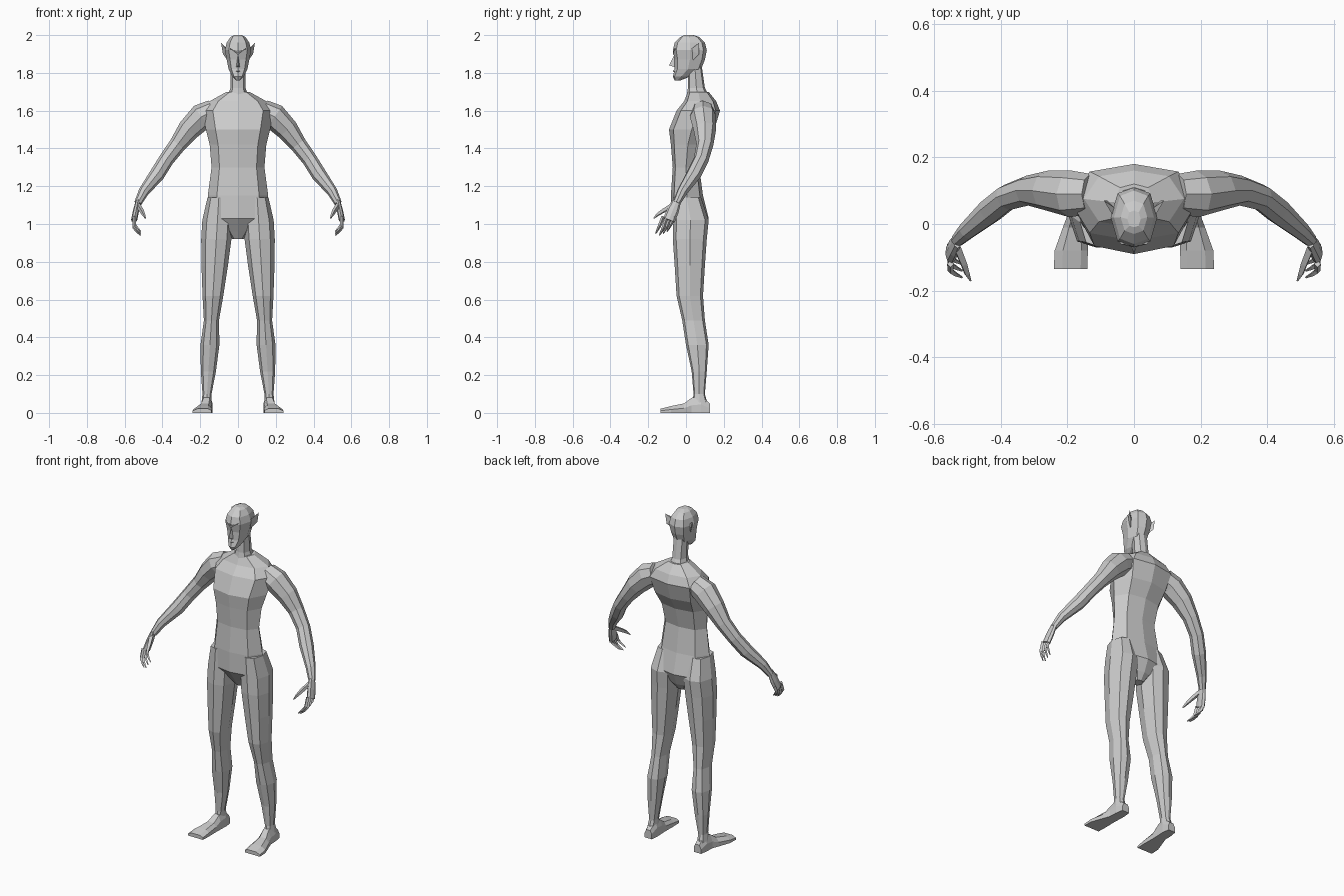
import bpy, bmesh
from mathutils import Vector

cube = bpy.data.objects.get("Cube")
if cube:
    bpy.data.objects.remove(cube, do_unlink=True)

grey = bpy.data.materials.new("plain grey")
grey.use_nodes = True
shade = (.6, .6, .6, 1)
grey.diffuse_color = shade
grey.node_tree.nodes["Principled BSDF"].inputs["Base Color"].default_value = shade


def make(name, bm, mirror=False):
    """Turn a bmesh into a flat-shaded object, optionally mirrored across x."""
    bmesh.ops.recalc_face_normals(bm, faces=bm.faces)
    mesh = bpy.data.meshes.new(name)
    bm.to_mesh(mesh)
    bm.free()
    mesh.materials.append(grey)
    obj = bpy.data.objects.new(name, mesh)
    bpy.context.collection.objects.link(obj)
    if mirror:
        obj.modifiers.new("mirror", "MIRROR").use_mirror_merge = False


def skin(bm, rings):
    """Bridge successive rings of points and cap both ends."""
    loops = [[bm.verts.new(point) for point in ring] for ring in rings]
    for low, high in zip(loops, loops[1:]):
        for i in range(len(low)):
            bm.faces.new((low[i - 1], low[i], high[i], high[i - 1]))
    bm.faces.new(loops[0])
    bm.faces.new(loops[-1])


def octagon(corner, depth):
    """Eight-sided unit section with adjustable corners."""
    return [(0, -1), (corner, -depth), (1, 0), (corner, depth),
            (0, 1), (-corner, depth), (-1, 0), (-corner, -depth)]


def level(z, half, front, back, x=0, corner=.7, depth=.8):
    """Horizontal section with a half width and a front and back limit."""
    middle, reach = (front + back) / 2, (back - front) / 2
    return [Vector((x + u * half, middle + v * reach, z))
            for u, v in octagon(corner, depth)]


def stack(name, rings, mirror=False):
    bm = bmesh.new()
    skin(bm, rings)
    make(name, bm, mirror)


def joint(x, y, z, radius):
    return Vector((x, y, z)), radius


def tube(bm, joints, section, breadth=1):
    """Sections set square to a bent path of joints."""
    points = [point for point, radius in joints]
    rings = []
    for i, (point, radius) in enumerate(joints):
        along = points[min(i + 1, len(points) - 1)] - points[max(i - 1, 0)]
        side = along.cross(Vector((0, 1, 0))).normalized()
        across = side.cross(along).normalized() * breadth
        rings.append([point + (side * u + across * v) * radius for u, v in section])
    skin(bm, rings)


def hull(name, *points, mirror=False):
    bm = bmesh.new()
    for point in points:
        bm.verts.new(point)
    bmesh.ops.convex_hull(bm, input=bm.verts)
    make(name, bm, mirror)


# Torso, from the crotch up to the shoulders
stack("torso", [
    level(z=.92, half=.03, front=0, back=.06),
    level(z=.96, half=.06, front=-.03, back=.09),
    level(z=1.03, half=.16, front=-.08, back=.12),
    level(z=1.15, half=.16, front=-.08, back=.09),
    level(z=1.3, half=.14, front=-.07, back=.07),
    level(z=1.42, half=.15, front=-.08, back=.1),
    level(z=1.5, half=.17, front=-.09, back=.15),
    level(z=1.6, half=.19, front=-.05, back=.18),
    level(z=1.65, half=.15, front=-.01, back=.16),
    level(z=1.7, half=.06, front=.01, back=.12)])
stack("neck", [
    level(z=1.66, half=.06, front=0, back=.13),
    level(z=1.72, half=.04, front=.01, back=.1),
    level(z=1.86, half=.04, front=.01, back=.08)])


# Head, from the chin up to the crown
stack("head", [
    level(z=1.76, half=.01, front=-.06, back=-.03),
    level(z=1.78, half=.03, front=-.07, back=.02),
    level(z=1.82, half=.05, front=-.06, back=.08),
    level(z=1.87, half=.06, front=-.06, back=.1),
    level(z=1.92, half=.07, front=-.07, back=.11),
    level(z=1.96, half=.06, front=-.06, back=.1),
    level(z=1.99, half=.04, front=-.03, back=.07),
    level(z=2, half=.02, front=-.01, back=.04)])
hull("nose", (0, -.06, 1.9), (0, -.09, 1.84), (.01, -.06, 1.83), (-.01, -.06, 1.83))
hull("lips", (0, -.07, 1.81), (.02, -.05, 1.81), (-.02, -.05, 1.81),
     (0, -.06, 1.82), (0, -.06, 1.8))
hull("brow", (0, -.07, 1.9), (0, -.06, 1.89), (.05, -.04, 1.92),
     (.04, -.06, 1.93), (0, -.06, 1.92), mirror=True)
hull("ear", (.06, .02, 1.92), (.05, .03, 1.86), (.09, .07, 1.96),
     (.08, .07, 1.9), (.06, .05, 1.93), mirror=True)

# Arms, from inside the shoulder to the wrist
arm = bmesh.new()
tube(arm, [
    joint(x=.13, y=.09, z=1.6, radius=.06),
    joint(x=.19, y=.09, z=1.57, radius=.07),
    joint(x=.26, y=.1, z=1.5, radius=.06),
    joint(x=.32, y=.1, z=1.42, radius=.045),
    joint(x=.38, y=.08, z=1.34, radius=.04),
    joint(x=.43, y=.04, z=1.26, radius=.04),
    joint(x=.5, y=-.02, z=1.17, radius=.028),
    joint(x=.53, y=-.05, z=1.11, radius=.02)], octagon(corner=.7, depth=.7))
make("arm", arm, mirror=True)

# Hands: flat palm, four curled fingers and a thumb
hand = bmesh.new()
tube(hand, [
    joint(x=.53, y=-.05, z=1.12, radius=.012),
    joint(x=.54, y=-.07, z=1.07, radius=.016),
    joint(x=.55, y=-.09, z=1.02, radius=.016)],
    octagon(corner=.7, depth=.7), breadth=2)
diamond = [(0, -1), (1, 0), (0, 1), (-1, 0)]
for finger in range(4):
    y = finger * .02 - .12
    lift = abs(finger - 1) * .01
    tube(hand, [
        joint(x=.55, y=y, z=1.04, radius=.01),
        joint(x=.55, y=y - .02, z=.98 + lift, radius=.009),
        joint(x=.535, y=y - .03, z=.96 + lift, radius=.007),
        joint(x=.515, y=y - .04, z=.94 + lift, radius=.003)], diamond)
tube(hand, [
    joint(x=.53, y=-.07, z=1.1, radius=.014),
    joint(x=.51, y=-.12, z=1.07, radius=.012),
    joint(x=.5, y=-.15, z=1.05, radius=.009),
    joint(x=.49, y=-.17, z=1.03, radius=.003)], diamond)
make("hand", hand, mirror=True)


def leg_level(z, half, front, back):
    """The legs spread outward evenly toward the ground."""
    return level(z, half, front, back, x=.17 - z * .06)


# Legs, from inside the hip to the ankle
stack("leg", [
    leg_level(z=1.14, half=.06, front=-.07, back=.08),
    leg_level(z=1.02, half=.08, front=-.07, back=.12),
    leg_level(z=.92, half=.08, front=-.07, back=.11),
    leg_level(z=.78, half=.07, front=-.06, back=.1),
    leg_level(z=.62, half=.055, front=-.05, back=.09),
    leg_level(z=.49, half=.04, front=-.02, back=.1),
    leg_level(z=.36, half=.05, front=0, back=.12),
    leg_level(z=.22, half=.04, front=.03, back=.11),
    leg_level(z=.1, half=.024, front=.04, back=.1),
    leg_level(z=.03, half=.028, front=.03, back=.12)], mirror=True)


def arch(y, x, half, height):
    """Upright foot section with a flat sole and a rounded top."""
    return [Vector((x + u * half, y, v * height)) for u, v in
            ((-1, 0), (1, 0), (1, .5), (.5, 1), (-.6, 1), (-1, .6))]


# Feet, from the heel to the toes
stack("foot", [
    arch(y=.126, x=.165, half=.024, height=.05),
    arch(y=.08, x=.166, half=.03, height=.09),
    arch(y=.03, x=.168, half=.03, height=.08),
    arch(y=-.01, x=.176, half=.037, height=.05),
    arch(y=-.08, x=.188, half=.05, height=.036),
    arch(y=-.135, x=.19, half=.05, height=.022)], mirror=True)
